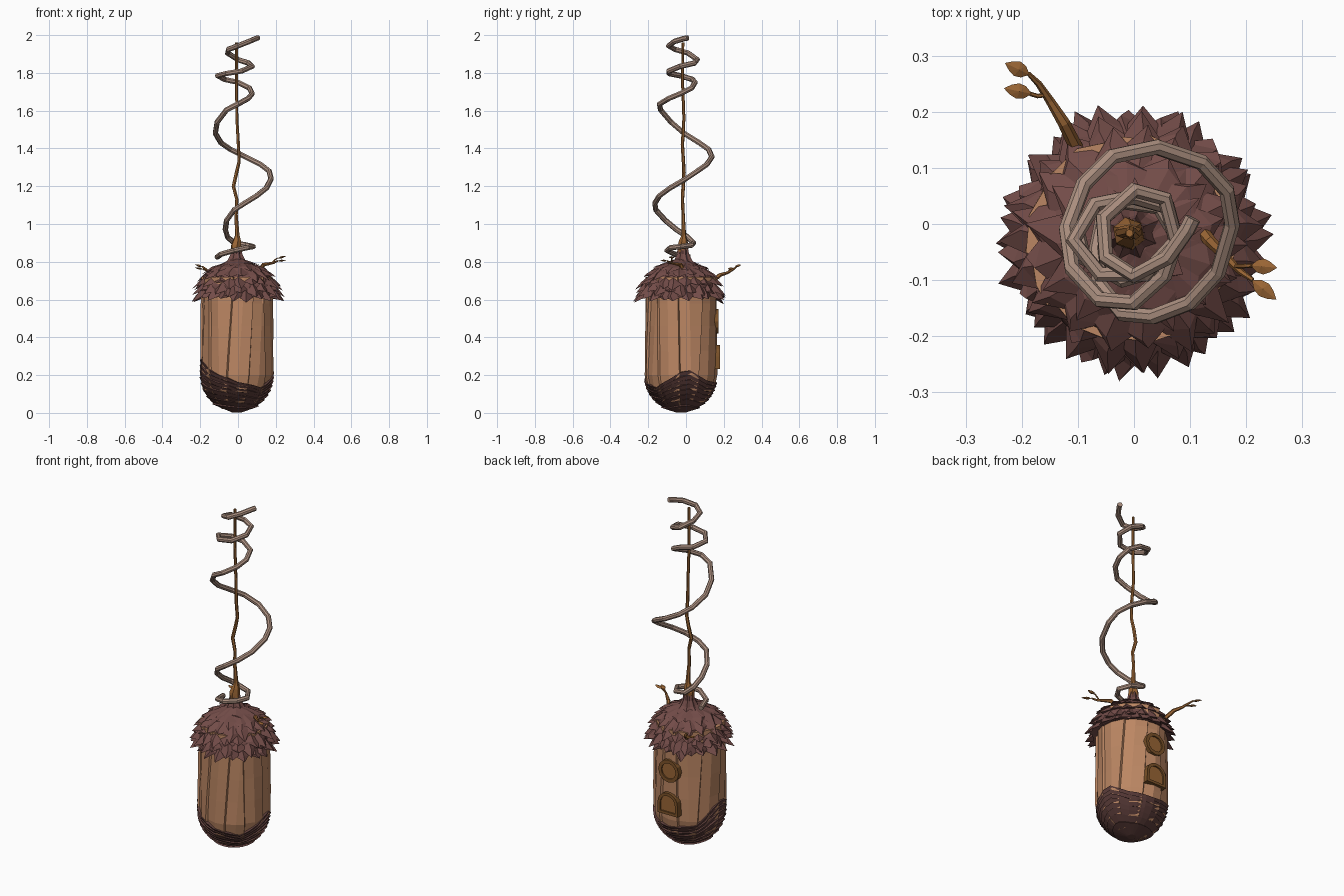
import bpy, random
from math import sin, cos, pi, sqrt, radians
from mathutils import Vector

if "Cube" in bpy.data.objects:
    bpy.data.objects.remove(bpy.data.objects["Cube"])

random.seed(4)
CX, CY = -0.006, -0.027          # axis of the nut
BX, BY = 0.0, -0.03              # axis of the cap


def mat(name, rgb):
    m = bpy.data.materials.new(name)
    m.diffuse_color = (*rgb, 1)
    m.use_nodes = True
    m.node_tree.nodes["Principled BSDF"].inputs["Base Color"].default_value = m.diffuse_color
    return m


TAN = mat("tan_wood", (0.50, 0.24, 0.125))
BARK = mat("dark_bark", (0.115, 0.05, 0.045))
CAP = mat("cap_brown", (0.17, 0.072, 0.065))
VINE = mat("pale_vine", (0.40, 0.27, 0.21))
TWIG = mat("twig_orange", (0.32, 0.13, 0.035))
DOOR = mat("door_brown", (0.20, 0.085, 0.022))


def mesh(name, verts, faces, m):
    me = bpy.data.meshes.new(name)
    me.from_pydata([tuple(v) for v in verts], [], faces)
    me.materials.append(m)
    ob = bpy.data.objects.new(name, me)
    bpy.context.collection.objects.link(ob)
    return ob


def loft(name, rings, m, caps=True):
    n = len(rings[0])
    faces = [(k * n + i, k * n + (i + 1) % n, (k + 1) * n + (i + 1) % n, (k + 1) * n + i)
             for k in range(len(rings) - 1) for i in range(n)]
    if caps:
        faces += [tuple(reversed(range(n))), tuple(range((len(rings) - 1) * n, len(rings) * n))]
    return mesh(name, [v for r in rings for v in r], faces, m)


def tube(name, pts, radius, m, radii=None, sides=2):
    cu = bpy.data.curves.new(name, 'CURVE')
    cu.dimensions = '3D'
    cu.bevel_depth = radius
    cu.bevel_resolution = sides
    cu.use_fill_caps = True
    sp = cu.splines.new('POLY')
    sp.use_smooth = False
    sp.points.add(len(pts) - 1)
    for i, p in enumerate(pts):
        sp.points[i].co = (*p, 1)
        sp.points[i].radius = radii[i] if radii else 1
    cu.materials.append(m)
    ob = bpy.data.objects.new(name, cu)
    bpy.context.collection.objects.link(ob)
    return ob


def lerp_table(tab, t):
    for (a, *p), (b, *q) in zip(tab, tab[1:]):
        if t <= b:
            f = (t - a) / (b - a)
            return [u + (v - u) * f for u, v in zip(p, q)]
    return tab[-1][1:]


def body_r(z):
    if z < 0.2:
        return 0.188 * sqrt(max(0.0, 1 - ((0.2 - z) / 0.195) ** 2))
    return 0.188 - 0.006 * (z - 0.2) / 0.5


# Nut body: overlapping slanted planks as a saw-toothed cross-section
planks, rings = 10, []
offs = [random.uniform(-0.1, 0.1) for _ in range(planks)]
for z in (0.02, 0.06, 0.12, 0.2, 0.33, 0.46, 0.58, 0.72):
    ring = []
    for i in range(planks):
        a = 2 * pi * i / planks + offs[i] + 0.35 * (z - 0.3) * (1 if i % 3 else -0.3)
        for da, dr in ((0, 0.007), (0.03, -0.003), (0.33, 0.004)):
            r = body_r(z) + dr + random.uniform(-0.002, 0.002)
            ring.append((CX + r * cos(a + da), CY + r * sin(a + da), z))
    rings.append(ring)
loft("nut_body", rings, TAN)

# Layered bark cup with a wavy top edge
edge = [(0, .215), (15, .225), (45, .17), (90, .155), (135, .175), (170, .28), (190, .29),
        (225, .225), (270, .165), (315, .135), (360, .215)]
rings, N, L = [], 24, 8
for k in range(L):
    jit = [random.uniform(-0.003, 0.003) for _ in range(N)]
    for t, dr in ((k / L, 0.001), ((k + 0.92) / L, 0.010)):
        ring = []
        for i in range(N):
            top = lerp_table(edge, i * 360 / N)[0]
            z = 0.006 + t ** 0.85 * (top - 0.006) + (jit[i] if k > 1 else 0)
            r = max(0.02, body_r(max(z, 0.0065))) + dr
            a = 2 * pi * i / N
            ring.append((CX + r * cos(a), CY + r * sin(a), z - 0.004 if k == 0 else z))
        rings.append(ring)
rings.append([(CX + (v[0] - CX) * 0.92, CY + (v[1] - CY) * 0.92, v[2] + 0.002) for v in rings[-1]])
loft("bark_cup", rings, BARK)

# Cap dome
dome = [(0, .025, .815), (.15, .07, .795), (.35, .125, .77), (.55, .168, .725),
        (.75, .19, .675), (1, .2, .615)]


def on_dome(a, u, out=0):
    r, z = lerp_table(dome, min(u, 1))
    return Vector((BX + (r + out) * cos(a), BY + (r + out) * sin(a), z + out * 0.3 - max(0, u - 1) * 0.24))


us = (0, .15, .35, .55, .75, 1)
rings = [[on_dome(2 * pi * i / 20, u) for i in range(20)] for u in reversed(us)]
rings.insert(0, [(BX + .15 * cos(2 * pi * i / 20), BY + .15 * sin(2 * pi * i / 20), .63) for i in range(20)])
loft("cap_dome", rings, CAP)

# Cap scales: ridged pointed shingles in staggered rows
verts, faces = [], []
for row, (n, u, out) in enumerate(((9, .02, .012), (13, .2, .022), (17, .38, .03),
                                   (19, .56, .036), (21, .74, .04), (21, .86, .042))):
    for i in range(n):
        a = 2 * pi * (i + 0.5 * (row % 2) + random.uniform(-.2, .2)) / n
        w = 2 * pi / n * random.uniform(.6, .8)
        j = random.uniform(.7, 1.3)
        uu = u + random.uniform(-.03, .03)
        b = len(verts)
        verts += [on_dome(a, uu - .05 if uu > .05 else 0, 0), on_dome(a - w, uu + .13, 0), on_dome(a + w, uu + .13, 0),
                  on_dome(a + w * random.uniform(-.25, .25), uu + .14, out * .6),
                  on_dome(a + w * random.uniform(-.3, .3), uu + .27 * j, out * j)]
        faces += [(b, b + 1, b + 3), (b, b + 3, b + 2), (b + 1, b + 4, b + 3),
                  (b + 3, b + 4, b + 2), (b + 1, b + 2, b + 4)]
mesh("cap_scales", verts, faces, CAP)

# Cap neck with ribbed sides
rings = []
for z, r in ((.785, .075), (.81, .05), (.84, .034), (.875, .027), (.88, .015)):
    rings.append([(-.008 + r * (1 if i % 2 else .8) * cos(pi * i / 8),
                   -.015 + r * (1 if i % 2 else .8) * sin(pi * i / 8), z) for i in range(16)])
loft("cap_neck", rings, CAP)

# Hanging stem
stem = [(-.008, .85, 3.2), (-.01, .885, 3.2), (-.005, .91, 2.6), (-.004, .94, 1.4), (-.01, 1.05, 1),
        (-.006, 1.13, 1), (-.024, 1.2, 1.1), (-.008, 1.27, 1.1), (.006, 1.33, 1), (.002, 1.42, 1),
        (-.006, 1.56, .9), (-.008, 1.75, .9), (-.008, 1.96, .8)]
tube("hanging_stem", [(x, -.015 + .004 * sin(z * 21), z) for x, z, r in stem], .009, TWIG,
     [r for x, z, r in stem], 1)

# Spiral vine
vine = [(-.11, .02, .825), (-.09, -.06, .84), (-.02, -.1, .86), (.05, -.08, .875), (.08, -.03, .88),
        (.045, .03, .888), (-.02, .04, .9), (-.055, .01, .93), (-.067, -.05, .97), (-.06, -.11, 1.02),
        (-.02, -.16, 1.075), (.035, -.165, 1.11), (.1, -.14, 1.15), (.15, -.085, 1.19),
        (.175, 0, 1.24), (.165, .06, 1.28), (.12, .11, 1.315), (.04, .137, 1.355), (-.04, .12, 1.395),
        (-.09, .07, 1.43), (-.12, -.01, 1.48), (-.11, -.08, 1.54), (-.06, -.135, 1.605),
        (0, -.14, 1.635), (.055, -.09, 1.665), (.075, -.03, 1.69), (.06, .03, 1.72), (0, .048, 1.75),
        (-.07, .035, 1.765), (-.108, -.03, 1.785), (-.06, -.09, 1.797), (.02, -.09, 1.81),
        (.075, -.03, 1.835), (.055, .045, 1.852), (0, .06, 1.87), (-.055, .01, 1.905),
        (-.05, -.06, 1.925), (0, -.092, 1.943), (.06, -.06, 1.967), (.095, -.01, 1.982), (.105, .01, 1.985)]
tube("spiral_vine", vine, .0145, VINE)


# Twigs with paired leaves
def leaf(name, base, tip, width):
    base, tip = Vector(base), Vector(tip)
    d = tip - base
    side = d.cross(Vector((0, 0, 1))).normalized() * width
    up = side.cross(d).normalized() * .006
    rim = [base + d * t + side * s for t, s in
           ((0, 0), (.25, .8), (.5, 1), (.75, .65), (1, 0), (.75, -.65), (.5, -1), (.25, -.8))]
    mid = base + d * .45
    mesh(name, rim + [mid + up, mid - up],
         [(i, (i + 1) % 8, 8) for i in range(8)] + [((i + 1) % 8, i, 9) for i in range(8)], TWIG)


def twig(name, main, fork, leaves):
    tube(name, main, .01, TWIG, [1.3, 1.1, .8, .6, .4], 1)
    tube(name + "_fork", fork, .004, TWIG, None, 1)
    for i, (b, t) in enumerate(leaves):
        leaf(f"{name}_leaf_{i + 1}", b, t, .014)


twig("back_twig", [(-.10, .13, .69), (-.125, .18, .73), (-.15, .22, .742), (-.17, .25, .76), (-.188, .268, .775)],
     [(-.155, .23, .748), (-.172, .228, .755), (-.185, .232, .76)],
     [((-.186, .266, .774), (-.23, .287, .785)), ((-.182, .232, .76), (-.232, .242, .77))])
twig("side_twig", [(.115, -.005, .745), (.135, -.03, .785), (.165, -.06, .79), (.19, -.085, .795), (.212, -.1, .805)],
     [(.18, -.075, .795), (.195, -.075, .81), (.21, -.074, .82)],
     [((.208, -.074, .818), (.255, -.078, .83)), ((.21, -.1, .804), (.254, -.135, .808))])


# Door and window on the back: raised frame, sunken panel
def opening(name, outline, centre, y, inner):
    def loop(s, yy):
        return [(CX + x * s, yy, centre + z * s) for x, z in outline]
    loft(name + "_frame", [loop(1, .12), loop(1, y), loop(inner, y), loop(inner, y - .012)], DOOR, False)
    n = len(outline)
    mesh(name + "_panel", loop(inner, y - .008), [tuple(range(n))], TWIG)


circle = [(.066 * cos(2 * pi * i / 12), .066 * sin(2 * pi * i / 12)) for i in range(12)]
arch = [(.064 * cos(radians(a)), .005 + .062 * sin(radians(a))) for a in range(0, 181, 20)]
opening("round_window", circle, .485, .172, .7)
opening("arched_door", arch + [(-.066, -.06), (.066, -.06)], .293, .18, .74)
